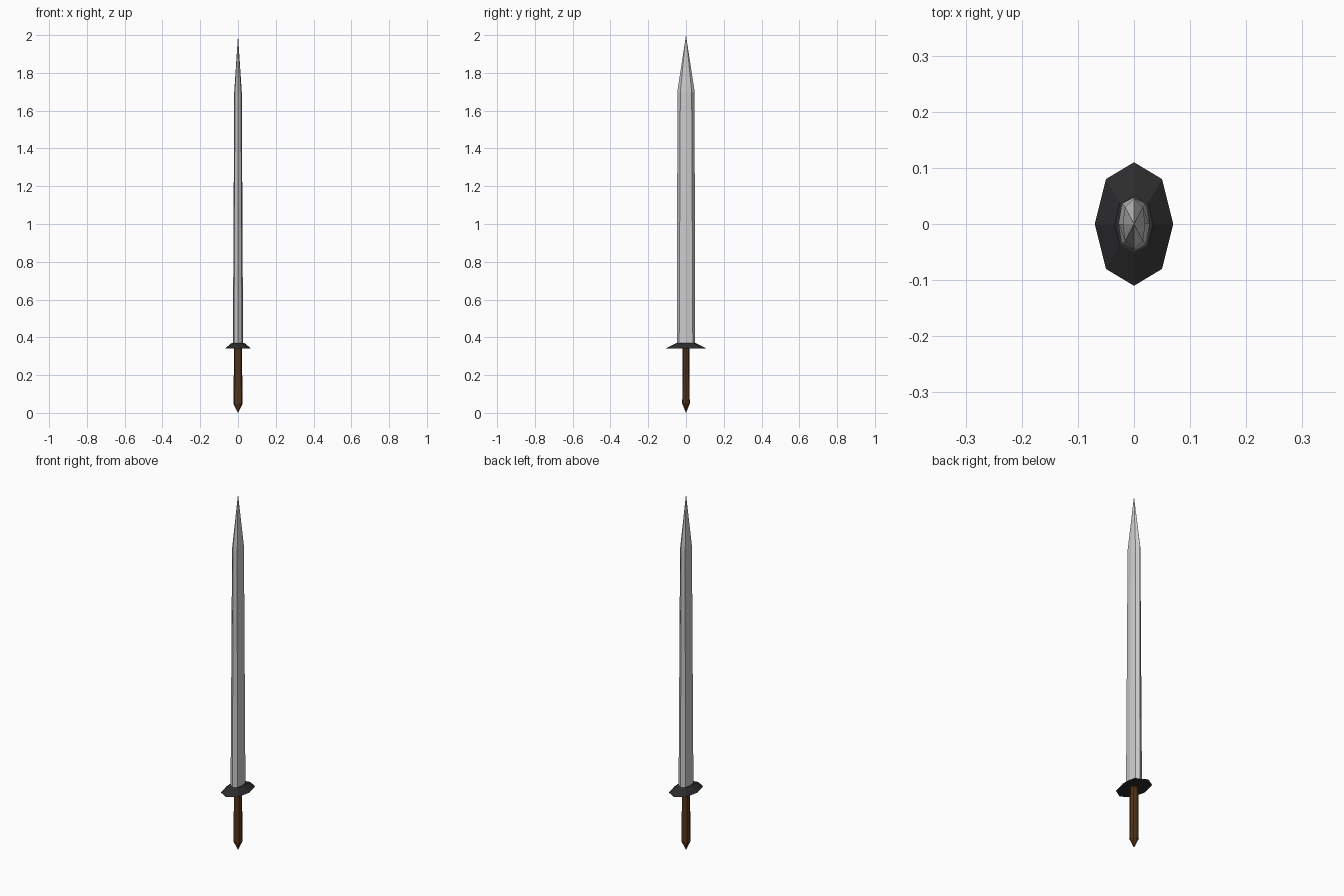
import bpy

if "Cube" in bpy.data.objects:
    bpy.data.objects.remove(bpy.data.objects["Cube"])


def ring(z, x, y, cx, cy):
    """Eight-sided section: side points at x and y, corners at (cx, cy)."""
    return [(x, 0, z), (cx, cy, z), (0, y, z), (-cx, cy, z),
            (-x, 0, z), (-cx, -cy, z), (0, -y, z), (cx, -cy, z)]


def loft(name, rings, bottom=None, top=None, color=None):
    """Join sections into a flat-shaded solid, with flat or pointed ends."""
    verts = [p for r in rings for p in r]
    faces = []
    for k in range(len(rings) - 1):
        a = k * 8
        for i in range(8):
            j = (i + 1) % 8
            faces.append((a + i, a + j, a + 8 + j, a + 8 + i))
    last = len(verts) - 8
    if bottom is None:
        faces.append(tuple(range(7, -1, -1)))
    else:
        verts.append((0, 0, bottom))
        faces += [((i + 1) % 8, i, len(verts) - 1) for i in range(8)]
    if top is None:
        faces.append(tuple(range(last, last + 8)))
    else:
        verts.append((0, 0, top))
        faces += [(last + i, last + (i + 1) % 8, len(verts) - 1) for i in range(8)]
    mesh = bpy.data.meshes.new(name)
    mesh.from_pydata(verts, [], faces)
    obj = bpy.data.objects.new(name, mesh)
    bpy.context.collection.objects.link(obj)
    if color:
        mat = bpy.data.materials.new(name + "_color")
        mat.diffuse_color = (*color, 1)
        mat.use_nodes = True
        mat.node_tree.nodes["Principled BSDF"].inputs["Base Color"].default_value = mat.diffuse_color
        mesh.materials.append(mat)
    return obj


# Blade: slightly tapering, ending in a long point
loft("blade", [ring(0.365, 0.027, 0.047, 0.021, 0.036),
               ring(1.70, 0.020, 0.046, 0.016, 0.030)], top=2.0)

# Guard: flat underneath, sloping in towards the blade
loft("guard", [ring(0.34, 0.07, 0.11, 0.05, 0.08),
               ring(0.37, 0.034, 0.05, 0.025, 0.038)], color=(0.025, 0.025, 0.027))

# Grip: faceted, flaring a little before its pointed end
loft("grip", [ring(0.05, 0.025, 0.020, 0.018, 0.015),
              ring(0.345, 0.020, 0.018, 0.015, 0.014)],
     bottom=0.0, color=(0.09, 0.035, 0.01))
